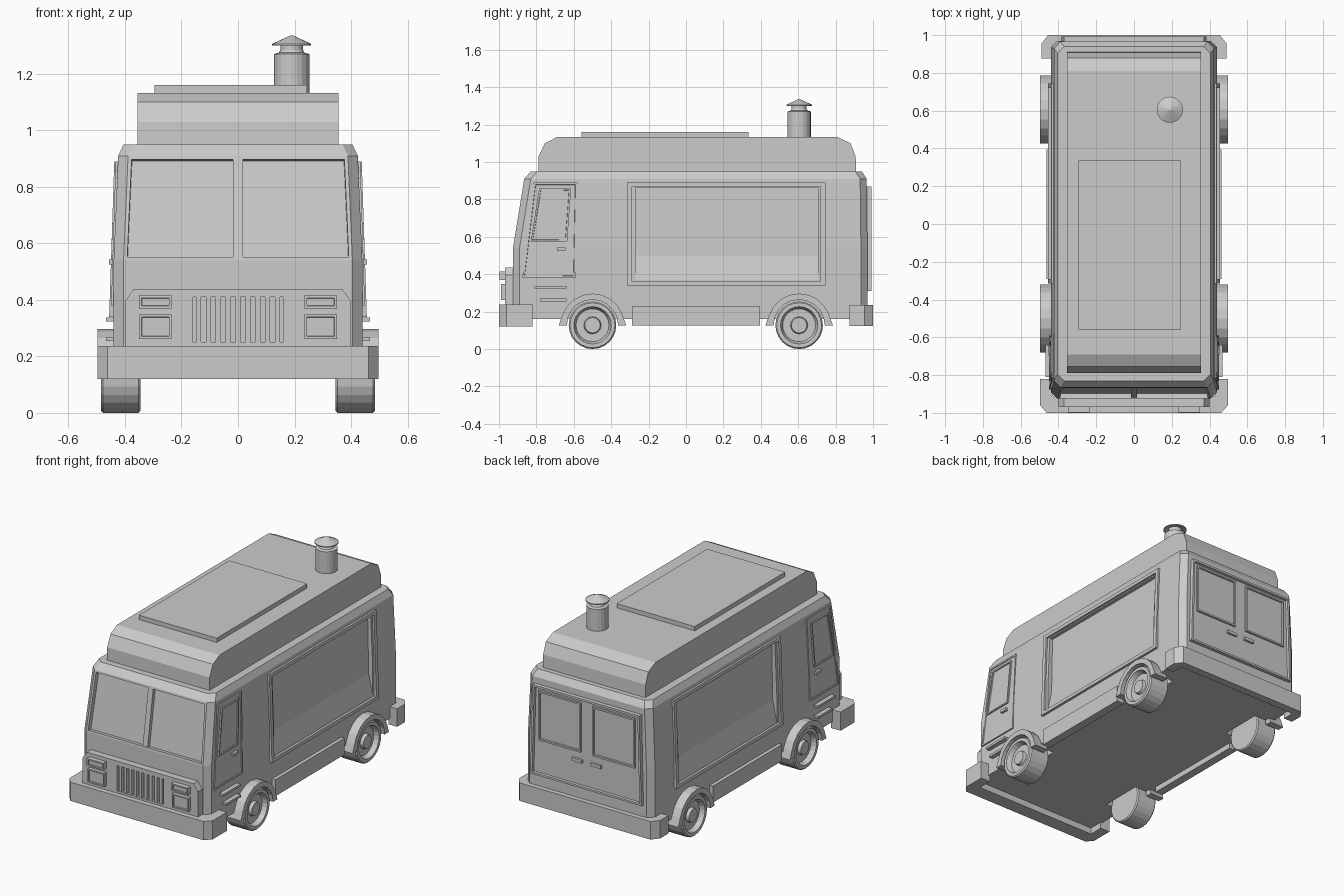
import bpy, bmesh
from math import pi, cos, sin
from mathutils import Vector

if "Cube" in bpy.data.objects:
    bpy.data.objects.remove(bpy.data.objects["Cube"])


def finish(name, bm, mirror=False):
    bmesh.ops.recalc_face_normals(bm, faces=bm.faces[:])
    me = bpy.data.meshes.new(name)
    bm.to_mesh(me)
    bm.free()
    ob = bpy.data.objects.new(name, me)
    bpy.context.collection.objects.link(ob)
    if mirror:
        ob.modifiers.new("mirror", 'MIRROR').use_mirror_merge = False
    return ob


def prism_bm(pts, vec):
    bm = bmesh.new()
    a = [bm.verts.new(p) for p in pts]
    b = [bm.verts.new(Vector(p) + Vector(vec)) for p in pts]
    bm.faces.new(a)
    bm.faces.new(b)
    n = len(pts)
    for i in range(n):
        bm.faces.new((a[i], a[(i + 1) % n], b[(i + 1) % n], b[i]))
    bmesh.ops.recalc_face_normals(bm, faces=bm.faces[:])
    return bm


def prism(name, pts, vec, mirror=False):
    return finish(name, prism_bm(pts, vec), mirror)


def box(name, lo, hi, mirror=False):
    (x0, y0, z0), (x1, y1, z1) = lo, hi
    return prism(name, [(x0, y0, z0), (x1, y0, z0), (x1, y1, z0), (x0, y1, z0)],
                 (0, 0, z1 - z0), mirror)


def sink(bm, face, border, depth):
    bmesh.ops.inset_region(bm, faces=[face], thickness=border, depth=0)
    bmesh.ops.inset_region(bm, faces=[face], thickness=0.002, depth=-depth)


def frame(name, pts, back, border, depth, mirror=False):
    """Plate with a raised rim; 'back' points from the front towards the body."""
    bm = prism_bm(pts, back)
    face = min(bm.faces, key=lambda f: f.normal.dot(Vector(back)))
    sink(bm, face, border, depth)
    return finish(name, bm, mirror)


def lathe(name, prof, place, n=24, mirror=False):
    """Revolve (radius, height); place(u, v, h) maps to world space."""
    bm = bmesh.new()
    rings = [[bm.verts.new(place(r * cos(2 * pi * i / n), r * sin(2 * pi * i / n), h))
              for i in range(n)] for r, h in prof]
    for a, b in zip(rings, rings[1:]):
        for i in range(n):
            j = (i + 1) % n
            bm.faces.new((a[i], a[j], b[j], b[i]))
    bm.faces.new(rings[0])
    bm.faces.new(rings[-1])
    return finish(name, bm, mirror)


def cut(target, cutter):
    m = target.modifiers.new("cut", 'BOOLEAN')
    m.operation, m.object, m.solver = 'DIFFERENCE', cutter, 'EXACT'
    cutter.hide_render = True
    cutter.hide_set(True)


# Body shell: stacked chamfered rectangles (half width, front y, back y, z)
bm = bmesh.new()
rings = []
c = 0.035
for w, y0, y1, z in [(.44, -.925, .97, .16), (.44, -.925, .97, .54),
                     (.424, -.865, .966, .91), (.405, -.83, .94, .95)]:
    half = [(w - c, y0), (w, y0 + c), (w, y1 - c), (w - c, y1)]
    ring = half + [(-x, y) for x, y in reversed(half)]
    rings.append([bm.verts.new((x, y, z)) for x, y in ring])
for k, (a, b) in enumerate(zip(rings, rings[1:])):
    for i in range(8):
        f = bm.faces.new((a[i], a[(i + 1) % 8], b[(i + 1) % 8], b[i]))
        if k == 1 and i == 7:
            windshield = f
bm.faces.new(rings[0])
bm.faces.new(rings[-1])
bmesh.ops.recalc_face_normals(bm, faces=bm.faces[:])
sink(bm, windshield, .018, .025)
body = finish("body", bm)

# Windshield centre post
prism("windshield_post", [(-.017, -.92, .55), (.017, -.92, .55), (.017, -.864, .9), (-.017, -.864, .9)],
      (0, .04, 0))

# Roof box, hatch and vent
roof = [(-.79, .94), (-.788, 1.03), (-.755, 1.1), (-.69, 1.133),
        (.81, 1.133), (.88, 1.1), (.907, 1.03), (.91, .94)]
prism("roof", [(-.355, y, z) for y, z in roof], (.71, 0, 0))
box("roof_hatch", (-.295, -.56, 1.12), (.245, .335, 1.16))
lathe("roof_vent", [(.063, 1.12), (.063, 1.27), (.045, 1.275), (.04, 1.285), (.04, 1.305),
                    (.069, 1.3), (.069, 1.306), (.004, 1.336)],
      lambda u, v, h: (.19 + u, .605 + v, h), 20)

# Wheels, mudguards and wheel wells
tyre = [(.02, .345), (.12, .345), (.127, .352), (.127, .477), (.12, .485), (.1, .485),
        (.088, .455), (.046, .455), (.041, .474), (.01, .474)]
for tag, cy in (("front", -.5), ("rear", .605)):
    lathe(tag + "_wheel", tyre, lambda u, v, h: (h, cy + u, .127 + v), 24, True)
    arc = [pi * i / 10 for i in range(11)]
    outer = [(.18, .0)] + [(.17 * cos(t), .17 * sin(t)) for t in arc[1:-1]] + [(-.18, 0)]
    inner = [(.137 * cos(t), .137 * sin(t)) for t in reversed(arc)]
    prism(tag + "_mudguard", [(.4, cy + y, .127 + z) for y, z in outer + inner],
          (.097, 0, 0), True)
    well = lathe(tag + "_well_cutter", [(.14, .32), (.14, .6)],
                 lambda u, v, h: (h, cy + u, .127 + v), 20, True)
    cut(body, well)

# Bumpers and side skirts
for tag, half, z0, z1 in (
        ("front", [(.462, -1), (.497, -.96), (.497, -.82), (.43, -.82), (.43, -.91)], .12, .237),
        ("rear", [(.455, 1), (.49, .955), (.49, .875), (.43, .875), (.43, .95)], .122, .235)):
    loop = half + [(-x, y) for x, y in reversed(half)]
    prism(tag + "_bumper", [(x, y, z0) for x, y in loop], (0, 0, z1 - z0), False)
box("side_skirt", (.41, -.29, .125), (.463, .395, .228), True)

# Front panel with grille and headlights
half = [(.40, .22), (.40, .395), (.37, .437)]
panel = prism("front_panel", [(x, -.968, z) for x, z in half + [(-x, z) for x, z in reversed(half)]],
              (0, .07, 0))
cut(panel, box("grille_cutter", (-.16, -1.1, .25), (.16, -.94, .41)))
for i in range(-4, 5):
    box("grille_slat", (i * .035 - .009, -.966, .245), (i * .035 + .009, -.93, .415))
for tag, z0, z1, y in (("upper", .37, .415, -.998), ("lower", .262, .348, -.99)):
    frame(tag + "_headlight", [(.235, y, z0), (.35, y, z0), (.35, y, z1), (.235, y, z1)],
          (0, .05, 0), .012, .008, True)

# Serving windows: recess with sloped sill and a thin raised rim
cut(body, prism("window_cutter", [(.405, -.27, .86), (.5, -.27, .86), (.5, -.27, .36),
                                  (.44, -.27, .37), (.412, -.27, .5)], (0, .975, 0), True))


def rim_x(z):
    return .456 - (z - .34) * .033


for tag, y0, y1, z0, z1 in (("bottom", -.315, .745, .34, .362), ("top", -.315, .745, .868, .89),
                            ("front", -.315, -.29, .362, .868), ("rear", .72, .745, .362, .868)):
    prism("window_rim_" + tag, [(rim_x(z0), y0, z0), (rim_x(z0), y1, z0),
                                (rim_x(z1), y1, z1), (rim_x(z1), y0, z1)], (-.04, 0, 0), True)

# Cab doors with window, handle and steps
frame("cab_door", [(.449, -.875, .38), (.449, -.59, .38), (.433, -.58, .89), (.433, -.815, .89)],
      (-.03, 0, 0), .015, .004, True)
frame("cab_window", [(.448, -.83, .575), (.448, -.635, .575), (.439, -.615, .858), (.439, -.785, .858)],
      (-.02, 0, 0), .013, .006, True)
box("cab_handle", (.43, -.69, .525), (.456, -.645, .543), True)
for y, z in ((-.81, .33), (-.78, .262)):
    box("cab_step", (.42, y, z - .007), (.468, -.64, z + .007), True)

# Rear doors
frame("rear_doors", [(-.385, .992, .31), (.385, .992, .31), (.37, .992, .87), (-.37, .992, .87)],
      (0, -.04, 0), .018, .016)
frame("rear_window", [(.04, .988, .53), (.335, .988, .53), (.335, .988, .84), (.04, .988, .84)],
      (0, -.02, 0), .015, .009, True)
box("rear_handle", (.03, .96, .465), (.1, .99, .485), True)
